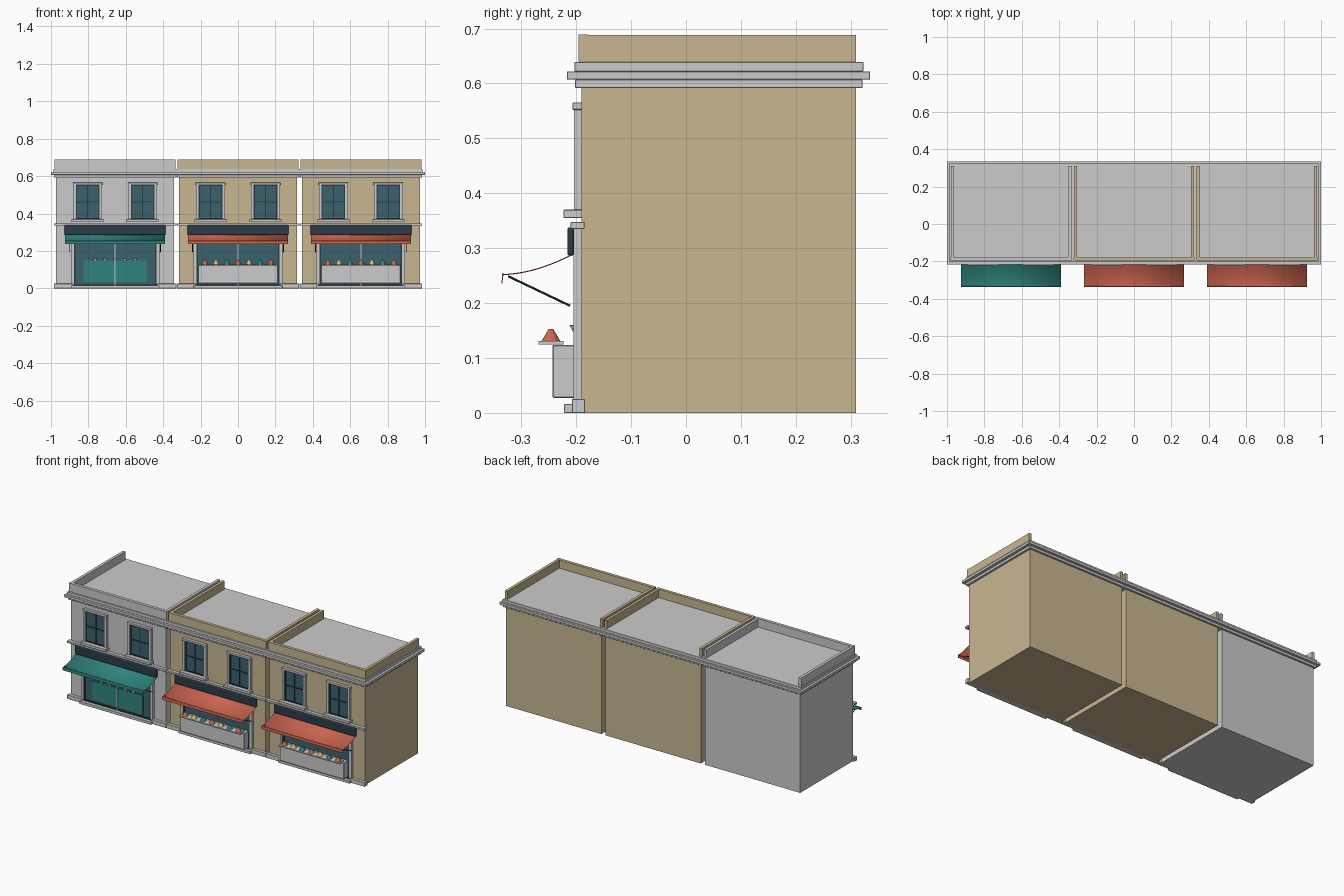
import bpy, bmesh, math
from mathutils import Vector

if "Cube" in bpy.data.objects:
    bpy.data.objects.remove(bpy.data.objects["Cube"])


def material(name, r, g, b):
    m = bpy.data.materials.new(name)
    m.diffuse_color = (r, g, b, 1)
    m.use_nodes = True
    m.node_tree.nodes["Principled BSDF"].inputs["Base Color"].default_value = m.diffuse_color
    return m


TAN = material("sandstone", 0.58, 0.47, 0.28)
NAVY = material("navy", 0.025, 0.045, 0.065)
GLASS = material("glass", 0.045, 0.12, 0.15)
TEAL = material("teal", 0.03, 0.23, 0.21)
RED = material("terracotta", 0.60, 0.13, 0.08)
YELLOW = material("ochre", 0.72, 0.48, 0.15)
WHITE = material("porcelain", 0.8, 0.78, 0.72)


def finish(name, bm, mat=None):
    bmesh.ops.recalc_face_normals(bm, faces=bm.faces)
    me = bpy.data.meshes.new(name)
    bm.to_mesh(me)
    bm.free()
    ob = bpy.data.objects.new(name, me)
    bpy.context.collection.objects.link(ob)
    if mat:
        me.materials.append(mat)
    return ob


def box(name, x, y, z, mat=None, bevel=0.0, segments=1):
    """Box given by (min, max) ranges on each axis."""
    bm = bmesh.new()
    bmesh.ops.create_cube(bm, size=1)
    for v in bm.verts:
        v.co = Vector([(r[0] + r[1]) / 2 + c * (r[1] - r[0]) for c, r in zip(v.co, (x, y, z))])
    ob = finish(name, bm, mat)
    if bevel:
        mod = ob.modifiers.new("bevel", "BEVEL")
        mod.width, mod.segments = bevel, segments
    return ob


def cone(name, loc, r1, r2, h, mat=None, sides=12):
    bm = bmesh.new()
    bmesh.ops.create_cone(bm, cap_ends=True, segments=sides, radius1=r1, radius2=r2, depth=h)
    bmesh.ops.translate(bm, verts=bm.verts, vec=(loc[0], loc[1], loc[2] + h / 2))
    return finish(name, bm, mat)


def rod(name, a, b, r, mat):
    a, b = Vector(a), Vector(b)
    bm = bmesh.new()
    bmesh.ops.create_cone(bm, cap_ends=True, segments=8, radius1=r, radius2=r, depth=(b - a).length)
    q = (b - a).to_track_quat("Z", "Y")
    for v in bm.verts:
        v.co = q @ v.co + (a + b) / 2
    return finish(name, bm, mat)


def awning(cx, mat):
    # sagging canopy swept across the shop, ending in a hanging valance
    n, half = 10, 0.268
    prof = []
    for i in range(n + 1):
        t = i / n
        prof.append((-0.208 - 0.126 * t, 0.252 + 0.036 * (1 - t) ** 1.8))
    prof.append((-0.335, 0.236))
    bm = bmesh.new()
    rows = [[bm.verts.new((cx + s * half, y, z)) for s in (-1, 1)] for y, z in prof]
    for p, q in zip(rows, rows[1:]):
        bm.faces.new((p[0], p[1], q[1], q[0]))
    ob = finish("awning", bm, mat)
    for p in ob.data.polygons:
        p.use_smooth = p.index < n
    mod = ob.modifiers.new("thickness", "SOLIDIFY")
    mod.thickness, mod.offset = 0.002, 0
    rod("awning_front_bar", (cx - half, -0.333, 0.252), (cx + half, -0.333, 0.252), 0.0025, mat)
    for s in (-1, 1):
        rod("awning_arm", (cx + s * 0.243, -0.211, 0.195), (cx + s * 0.243, -0.324, 0.249), 0.002, NAVY)


def window(cx):
    box("window_glass", (cx - 0.066, cx + 0.066), (-0.194, -0.188), (0.368, 0.555), GLASS)
    for s in (-1, 1):
        box("window_jamb", sorted((cx + s * 0.063, cx + s * 0.077)), (-0.204, -0.188), (0.368, 0.555))
        box("window_side_rail", sorted((cx + s * 0.057, cx + s * 0.064)), (-0.198, -0.188), (0.37, 0.552), NAVY)
    box("window_head", (cx - 0.079, cx + 0.079), (-0.207, -0.188), (0.552, 0.565), None, 0.001)
    box("window_sill", (cx - 0.086, cx + 0.086), (-0.223, -0.188), (0.355, 0.37), None, 0.001)
    box("window_mullion", (cx - 0.003, cx + 0.003), (-0.198, -0.188), (0.37, 0.552), NAVY)
    for z in (0.373, 0.462, 0.549):
        box("window_rail", (cx - 0.062, cx + 0.062), (-0.198, -0.188), (z - 0.003, z + 0.003), NAVY)


def food_case(cx):
    # teal display case with dishes on top
    box("display_case", (cx - 0.168, cx + 0.168), (-0.201, -0.189), (0.035, 0.148), TEAL)
    for i in range(5):
        cone("dish", (cx + (i - 2) * 0.053, -0.2, 0.148), 0.006, 0.012, 0.012, WHITE)


def spice_stall(cx):
    # counter, tray and a row of heaped spices
    box("stall_counter", (cx - 0.212, cx + 0.212), (-0.243, -0.2), (0.027, 0.124), None, 0.002)
    box("stall_tray", (cx - 0.2, cx + 0.2), (-0.269, -0.223), (0.125, 0.131))
    colours = (RED, YELLOW, TEAL)
    for i in range(7):
        cone("spice_heap", (cx + (i - 3) * 0.0588, -0.246, 0.131), 0.017, 0.004, 0.022, colours[i % 3])


def shop(cx, wall, cloth, goods):
    def span(h):
        return (cx - h, cx + h)

    # main block, cornice, roof parapet
    box("building_wall", span(0.315), (-0.19, 0.31), (0, 0.595), wall)
    for h, y0, y1, z0, z1 in ((0.327, -0.202, 0.321, 0.592, 0.607),
                              (0.343, -0.217, 0.335, 0.607, 0.622),
                              (0.329, -0.203, 0.323, 0.622, 0.639)):
        box("cornice", span(h), (y0, y1), (z0, z1), None, 0.0008)
    box("parapet_front", span(0.323), (-0.196, -0.178), (0.638, 0.689), wall)
    for s in (-1, 1):
        box("parapet_side", sorted((cx + s * 0.305, cx + s * 0.322)), (-0.193, 0.31), (0.638, 0.688), wall)

    # belt course, plinths and doorstep
    box("belt_course", span(0.327), (-0.21, -0.185), (0.335, 0.348), None, 0.001)
    for s in (-1, 1):
        box("plinth", sorted((cx + s * 0.225, cx + s * 0.327)), (-0.208, -0.184), (0, 0.025), None, 0.001)
        box("shop_pilaster", sorted((cx + s * 0.221, cx + s * 0.237)), (-0.205, -0.188), (0.02, 0.288))
        box("shop_side_frame", sorted((cx + s * 0.213, cx + s * 0.222)), (-0.201, -0.188), (0.02, 0.288), NAVY)
    box("doorstep", span(0.237), (-0.222, -0.188), (0, 0.016), None, 0.001)

    # shop glazing and its frame
    box("shop_glass", span(0.222), (-0.195, -0.188), (0.014, 0.29), GLASS)
    box("shop_mullion", span(0.003), (-0.203, -0.188), (0.016, 0.24))
    for z in (0.02, 0.24):
        box("shop_rail", span(0.22), (-0.202, -0.188), (z - 0.004, z + 0.004), NAVY)

    # blank fascia board, awning, goods, windows
    box("fascia_board", span(0.27), (-0.216, -0.204), (0.286, 0.338), NAVY, 0.005, 3)
    box("fascia_backing", span(0.235), (-0.206, -0.188), (0.288, 0.335))
    awning(cx, cloth)
    goods(cx)
    for s in (-1, 1):
        window(cx + s * 0.147)


shop(-0.657, None, TEAL, food_case)
shop(0, TAN, RED, spice_stall)
shop(0.657, TAN, RED, spice_stall)
